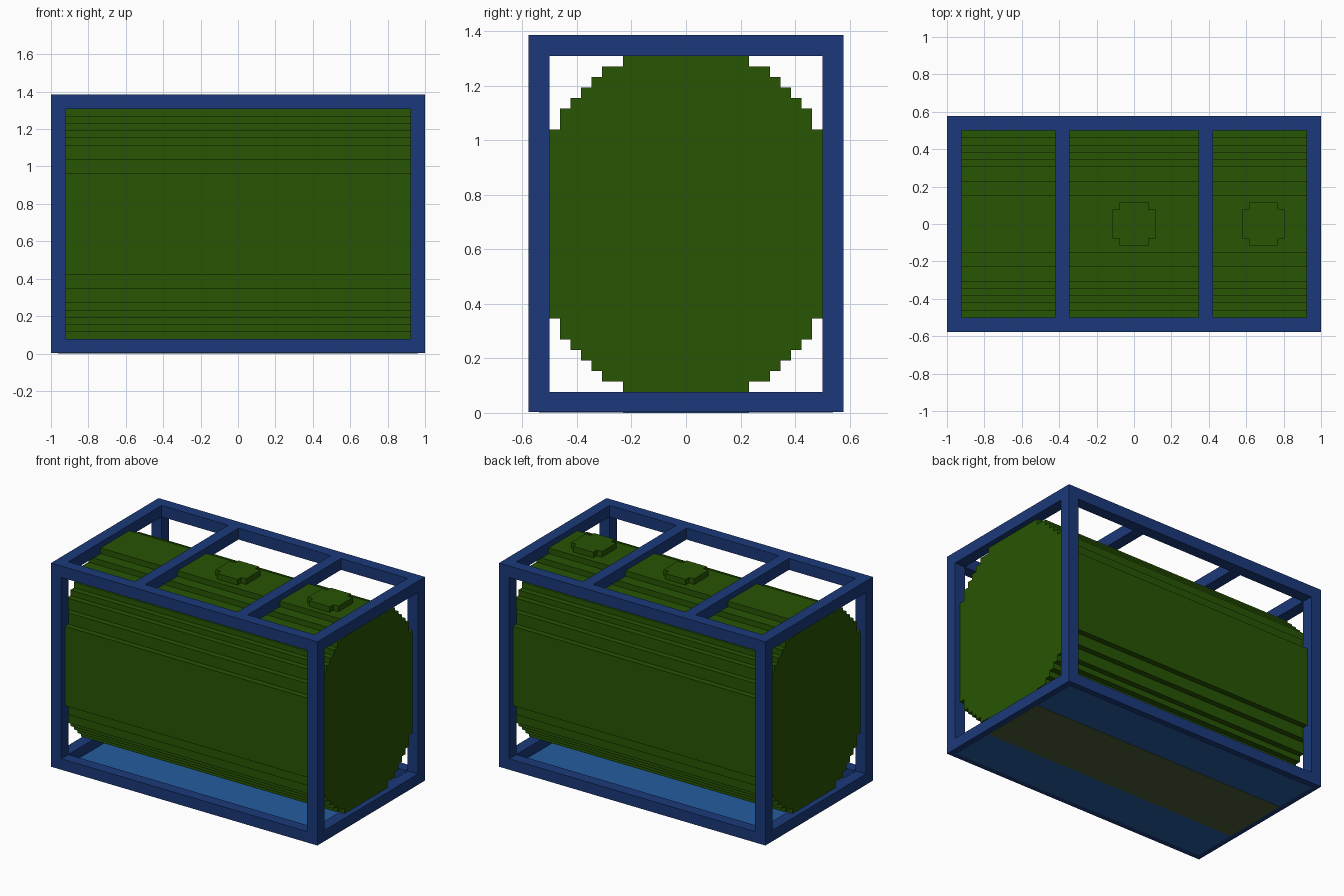
import bpy, bmesh

cube = bpy.data.objects.get("Cube")
if cube:
    bpy.data.objects.remove(cube, do_unlink=True)

U = 2 / 52  # one grid step; the whole model is built on this grid


def srgb(r, g, b):
    lin = lambda c: c / 12.92 if c <= 0.04045 else ((c + 0.055) / 1.055) ** 2.4
    return (lin(r / 255), lin(g / 255), lin(b / 255), 1)


def material(name, colour):
    m = bpy.data.materials.new(name)
    m.use_nodes = True
    m.diffuse_color = colour
    bsdf = next(n for n in m.node_tree.nodes if n.type == 'BSDF_PRINCIPLED')
    bsdf.inputs["Base Color"].default_value = colour
    bsdf.inputs["Roughness"].default_value = 0.8
    return m


navy = material("frame navy", srgb(27, 57, 122))
blue = material("floor blue", srgb(36, 92, 160))
green = material("tank green", srgb(40, 85, 4))
olive = material("underside olive", srgb(74, 90, 52))


def finish(bm, name, mat):
    bmesh.ops.recalc_face_normals(bm, faces=bm.faces)
    mesh = bpy.data.meshes.new(name)
    bm.to_mesh(mesh)
    bm.free()
    mesh.materials.append(mat)
    ob = bpy.data.objects.new(name, mesh)
    bpy.context.collection.objects.link(ob)
    return ob


def box(name, mat, x, y, z):
    """Box from (min, max) ranges in grid steps."""
    bm = bmesh.new()
    bmesh.ops.create_cube(bm, size=1)
    for v in bm.verts:
        v.co = [U * (r[0] if c < 0 else r[1]) for c, r in zip(v.co, (x, y, z))]
    return finish(bm, name, mat)


def prism(name, mat, outline, offset):
    """Extrude a closed outline of grid points along an offset."""
    bm = bmesh.new()
    face = bm.faces.new([bm.verts.new([U * c for c in p]) for p in outline])
    new = bmesh.ops.extrude_face_region(bm, geom=[face])["geom"]
    verts = [g for g in new if isinstance(g, bmesh.types.BMVert)]
    bmesh.ops.translate(bm, verts=verts, vec=[U * c for c in offset])
    return finish(bm, name, mat)


def stepped(steps):
    """Closed stepped outline from (half width, half height), widest first."""
    quarter = []
    last = 0
    for w, h in steps:
        if last:
            quarter.append((w, last))
        quarter.append((w, h))
        last = h
    rev = quarter[::-1]
    return (quarter + [(-w, h) for w, h in rev]
            + [(-w, -h) for w, h in quarter] + [(w, -h) for w, h in rev])


# Outer frame: corner posts, long rails, end rails
for sx, xn in ((-1, "right"), (1, "left")):
    xr = sorted((sx * 24, sx * 26))
    for sy, yn in ((-1, "front"), (1, "back")):
        box(f"{yn}_{xn}_post", navy, xr, sorted((sy * 13, sy * 15)), (2, 34))
    for zr, zn in (((0.08, 2), "bottom"), ((34, 36), "top")):
        box(f"{zn}_{xn}_end_rail", navy, xr, (-13, 13), zr)
    # Roof crossbars
    box(f"{xn}_crossbar", navy, sorted((sx * 9, sx * 11)), (-13, 13), (34, 36))
for sy, yn in ((-1, "front"), (1, "back")):
    for zr, zn in (((0.08, 2), "bottom"), ((34, 36), "top")):
        box(f"{zn}_{yn}_rail", navy, (-26, 26), sorted((sy * 13, sy * 15)), zr)

# Thin floor sheet at the very bottom and the strip below the tank
box("floor", blue, (-25, 25), (-14, 14), (0.04, 0.2))
box("floor_strip", olive, (-25, 25), (-6, 6), (0, 0.1))

# Tank body with a stepped round section
section = stepped([(14, 7), (13, 9), (12, 11), (11, 12), (10, 13),
                   (9, 14), (8, 15), (6, 16), (4, 17)])
prism("tank", green, [(-25, y, z + 18) for y, z in section], (50, 0, 0))

# Hatches on top of the tank
for name, cx in (("centre_hatch", 0), ("left_hatch", 18)):
    prism(name, green, [(cx + x, y, 34.9) for x, y in stepped([(3, 2), (2, 3)])],
          (0, 0, 1.1))
